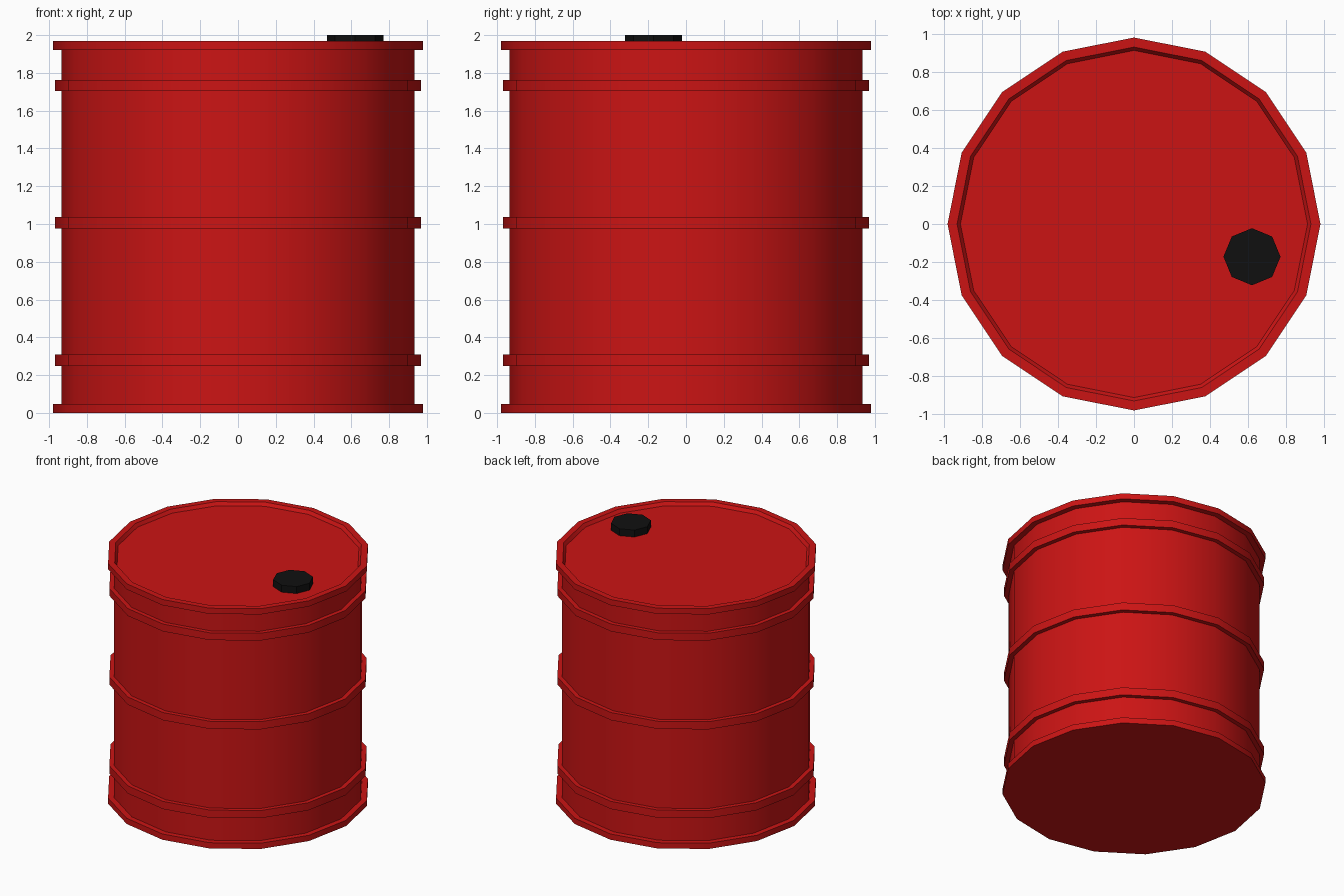
import bpy
import bmesh
from math import cos, sin, pi, radians

if "Cube" in bpy.data.objects:
    bpy.data.objects.remove(bpy.data.objects["Cube"])


def material(name, rgb):
    mat = bpy.data.materials.new(name)
    mat.diffuse_color = (*rgb, 1)
    mat.use_nodes = True
    mat.node_tree.nodes["Principled BSDF"].inputs["Base Color"].default_value = mat.diffuse_color
    return mat


def lathe(name, profile, sides, mat, centre=(0, 0), smooth=True):
    """Revolve an (radius, z) profile from bottom to top and cap both ends."""
    bm = bmesh.new()
    rings = []
    for r, z in profile:
        rings.append([bm.verts.new((r * cos(2 * pi * i / sides),
                                    r * sin(2 * pi * i / sides), z))
                      for i in range(sides)])
    for low, high in zip(rings, rings[1:]):
        for i in range(sides):
            j = (i + 1) % sides
            bm.faces.new((low[i], low[j], high[j], high[i]))
    bm.faces.new(rings[0][::-1])
    bm.faces.new(rings[-1])
    bm.normal_update()
    mesh = bpy.data.meshes.new(name)
    bm.to_mesh(mesh)
    bm.free()
    mesh.materials.append(mat)
    obj = bpy.data.objects.new(name, mesh)
    obj.location = (*centre, 0)
    bpy.context.collection.objects.link(obj)
    if smooth:
        bpy.ops.object.select_all(action='DESELECT')
        obj.select_set(True)
        bpy.context.view_layer.objects.active = obj
        bpy.ops.object.shade_smooth_by_angle(angle=radians(30))
    return obj


red = material("red_paint", (0.6, 0.007, 0.007))
black = material("black_plastic", (0.005, 0.005, 0.005))

WALL, HOOP, RIM = 0.935, 0.97, 0.98

# Bottom rim
profile = [(RIM, 0), (RIM, 0.047), (WALL, 0.047)]
# Three raised hoops around the wall
for z0, z1 in ((0.247, 0.31), (0.975, 1.038), (1.703, 1.763)):
    profile += [(WALL, z0), (HOOP, z0), (HOOP, z1), (WALL, z1)]
# Top rim and recessed lid
profile += [(WALL, 1.922), (RIM, 1.922), (RIM, 1.969),
            (0.93, 1.969), (0.912, 1.943)]
lathe("drum_body", profile, 16, red)

# Octagonal filler cap on the lid
lathe("filler_cap", [(0.15, 1.94), (0.15, 2.0)], 8, black,
      centre=(0.62, -0.172), smooth=False)
